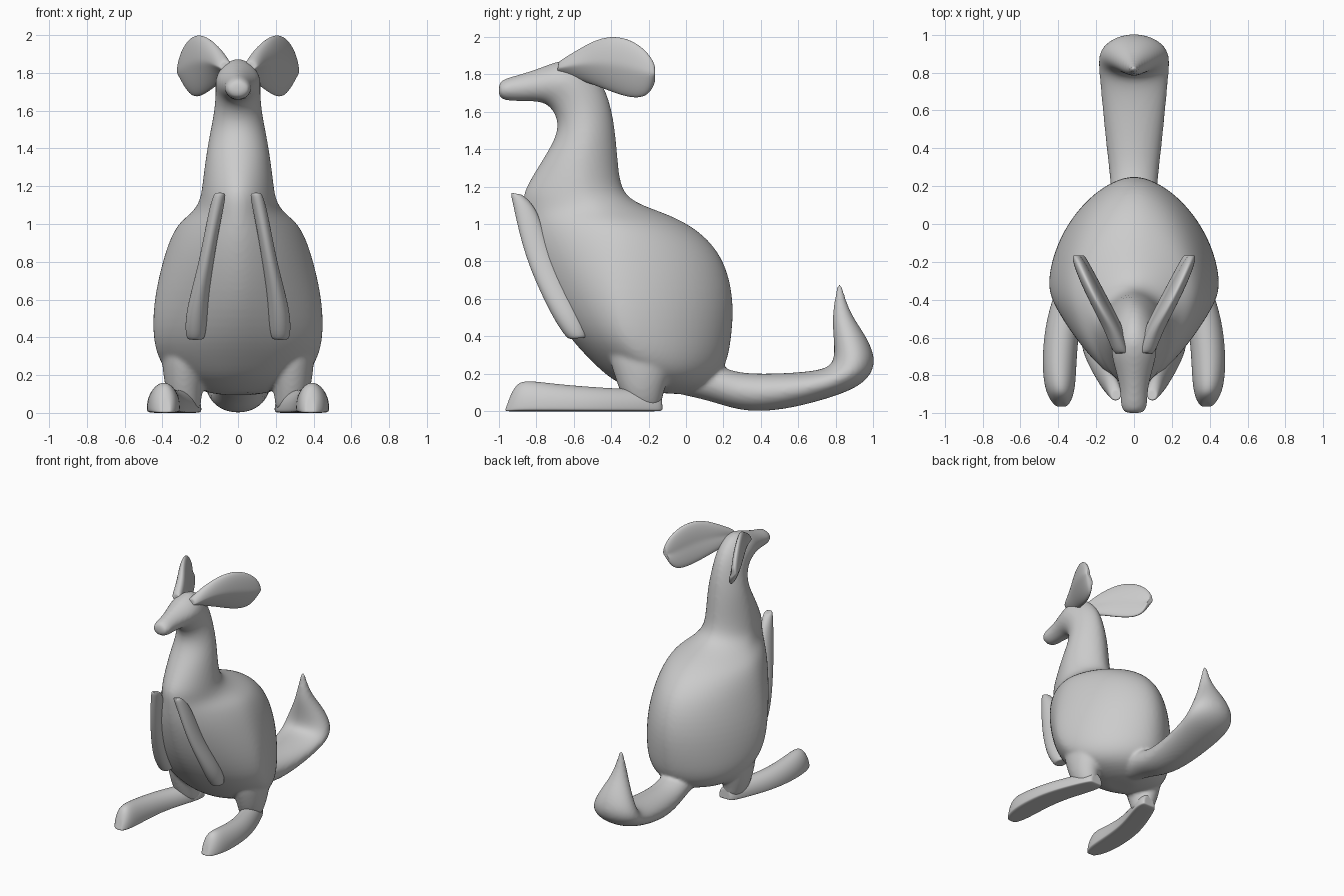
import bpy, bmesh
from math import sin, cos, pi
from mathutils import Vector


def loft(bm, rings, side=1, pb=2, lean=0, n=24):
    """Skin rings: (yA, zA, yB, zB, centre x, half width, widest point, power on A side)."""
    loops = []
    for r in rings:
        ya, za, yb, zb, cx, w = r[:6]
        t, p = (r[6:] + (0.5, 2)[len(r) - 6:])
        a, b = Vector((ya, za)), Vector((yb, zb))
        m = a.lerp(b, t)
        loop = []
        for i in range(n):
            c, s = cos(2 * pi * i / n), sin(2 * pi * i / n)
            e = 2 / (p if c < 0 else pb)
            q = m + ((a if c < 0 else b) - m) * abs(c) ** e
            x = cx + w * abs(s) ** e * (1 if s >= 0 else -1) + lean * min(c, 0)
            loop.append(bm.verts.new((x * side, q.x, q.y)))
        loops.append(loop)
    for l0, l1 in zip(loops, loops[1:]):
        for i in range(n):
            j = (i + 1) % n
            bm.faces.new((l0[i], l0[j], l1[j], l1[i]))
    # rounded caps: shrunken inner loop plus a centre fan
    for loop in (loops[0], loops[-1]):
        mid = sum((v.co for v in loop), Vector()) / n
        inner = [bm.verts.new(v.co.lerp(mid, 0.4)) for v in loop]
        c = bm.verts.new(mid)
        for i in range(n):
            j = (i + 1) % n
            bm.faces.new((loop[i], loop[j], inner[j], inner[i]))
            bm.faces.new((inner[i], inner[j], c))


def part(name, pieces, remesh=False):
    bm = bmesh.new()
    for piece in pieces:
        loft(bm, *piece)
    bmesh.ops.recalc_face_normals(bm, faces=bm.faces)
    me = bpy.data.meshes.new(name)
    bm.to_mesh(me)
    bm.free()
    for f in me.polygons:
        f.use_smooth = True
    ob = bpy.data.objects.new(name, me)
    bpy.context.collection.objects.link(ob)
    sub = ob.modifiers.new("Subdivide", 'SUBSURF')
    sub.levels = sub.render_levels = 2
    if remesh:
        m = ob.modifiers.new("Fuse", 'REMESH')
        m.mode, m.voxel_size, m.use_smooth_shade = 'VOXEL', 0.013, True
        s = ob.modifiers.new("Blend", 'SMOOTH')
        s.factor, s.iterations = 0.5, 6


# belly, chest, neck and head in one sweep (front edge, back edge)
torso = [
    (-0.28, 0.11, -0.03, 0.09, 0, 0.13),
    (-0.41, 0.175, 0.12, 0.125, 0, 0.31, 0.5, 2),
    (-0.51, 0.27, 0.215, 0.22, 0, 0.415, 0.40, 1.7),
    (-0.635, 0.40, 0.25, 0.38, 0, 0.46, 0.36, 1.6),
    (-0.76, 0.60, 0.265, 0.60, 0, 0.452, 0.40, 1.55),
    (-0.83, 0.80, 0.215, 0.80, 0, 0.405, 0.45, 1.65),
    (-0.86, 0.93, 0.12, 0.925, 0, 0.362, 0.5, 1.65),
    (-0.868, 1.01, 0.0, 1.01, 0, 0.315, 0.55, 1.65),
    (-0.872, 1.07, -0.13, 1.065, 0, 0.235, 0.55, 1.75),
    (-0.875, 1.15, -0.29, 1.12, 0, 0.20, 0.55, 1.8),
    (-0.845, 1.22, -0.35, 1.20, 0, 0.19, 0.55, 1.8),
    (-0.755, 1.36, -0.363, 1.35, 0, 0.172),
    (-0.685, 1.48, -0.375, 1.48, 0, 0.15),
    (-0.687, 1.57, -0.395, 1.62, 0, 0.126),
    (-0.73, 1.63, -0.45, 1.78, 0, 0.118),
    (-0.77, 1.65, -0.60, 1.905, 0, 0.124),
    (-0.83, 1.655, -0.76, 1.84, 0, 0.09),
    (-0.90, 1.655, -0.89, 1.797, 0, 0.071),
    (-0.97, 1.658, -0.965, 1.78, 0, 0.072),
    (-1.0, 1.68, -0.998, 1.755, 0, 0.05),
]
# tail: upper edge, lower edge
tail = [
    (-0.10, 0.32, -0.10, 0.10, 0, 0.11),
    (0.12, 0.27, 0.10, 0.065, 0, 0.12),
    (0.25, 0.208, 0.24, 0.015, 0, 0.127),
    (0.40, 0.20, 0.38, -0.006, 0, 0.145),
    (0.55, 0.205, 0.56, 0.015, 0, 0.162),
    (0.68, 0.215, 0.75, 0.065, 0, 0.178),
    (0.76, 0.235, 0.92, 0.125, 0, 0.19),
    (0.787, 0.27, 1.005, 0.21, 0, 0.187),
    (0.792, 0.33, 1.008, 0.31, 0, 0.155),
    (0.785, 0.42, 0.95, 0.42, 0, 0.10),
    (0.78, 0.50, 0.893, 0.50, 0, 0.06),
    (0.793, 0.60, 0.85, 0.60, 0, 0.03),
    (0.808, 0.68, 0.832, 0.68, 0, 0.012),
]
# ankle: front edge, back edge
ankle = [
    (-0.31, 0.015, -0.135, 0.015, 0.268, 0.072),
    (-0.35, 0.10, -0.12, 0.10, 0.285, 0.092),
    (-0.38, 0.18, -0.09, 0.18, 0.285, 0.11),
    (-0.43, 0.34, -0.05, 0.34, 0.29, 0.12),
]
part("body", [(torso, 1, 1.75), (tail,), (ankle, 1), (ankle, -1)], remesh=True)

# long feet with flat soles: sole, instep
foot = [
    (-0.125, 0.0, -0.13, 0.10, 0.255, 0.06, 0.2, 5),
    (-0.20, 0.0, -0.20, 0.12, 0.272, 0.082, 0.2, 5),
    (-0.33, 0.0, -0.33, 0.12, 0.32, 0.088, 0.2, 5),
    (-0.50, 0.0, -0.50, 0.13, 0.375, 0.09, 0.2, 5),
    (-0.70, 0.0, -0.70, 0.147, 0.395, 0.092, 0.2, 5),
    (-0.85, 0.0, -0.84, 0.166, 0.393, 0.085, 0.2, 5),
    (-0.93, 0.0, -0.90, 0.155, 0.387, 0.062, 0.2, 5),
    (-0.968, 0.0, -0.935, 0.09, 0.383, 0.03, 0.2, 5),
]
# slim forelimbs lying on the chest: front edge, back edge
arm = [
    (-0.938, 1.168, -0.87, 1.155, 0.095, 0.032),
    (-0.92, 1.09, -0.80, 1.09, 0.113, 0.038),
    (-0.888, 0.94, -0.75, 0.94, 0.143, 0.037),
    (-0.84, 0.78, -0.69, 0.78, 0.172, 0.04),
    (-0.77, 0.62, -0.61, 0.62, 0.205, 0.05),
    (-0.705, 0.49, -0.54, 0.49, 0.222, 0.06),
    (-0.635, 0.385, -0.52, 0.395, 0.225, 0.05),
]
# leaf-shaped ears swept back and outward: lower edge, upper edge
ear = [
    (-0.69, 1.79, -0.68, 1.87, 0.07, 0.04),
    (-0.57, 1.77, -0.57, 1.935, 0.108, 0.045),
    (-0.46, 1.73, -0.48, 1.987, 0.16, 0.045),
    (-0.36, 1.69, -0.38, 2.007, 0.212, 0.043),
    (-0.27, 1.668, -0.28, 1.98, 0.258, 0.04),
    (-0.20, 1.685, -0.20, 1.915, 0.292, 0.032),
    (-0.166, 1.75, -0.166, 1.85, 0.305, 0.02),
]
for label, side in (("right", 1), ("left", -1)):
    part(label + "_foot", [(foot, side)])
    part(label + "_forelimb", [(arm, side)])
    part(label + "_ear", [(ear, side, 2, 0.04)])
